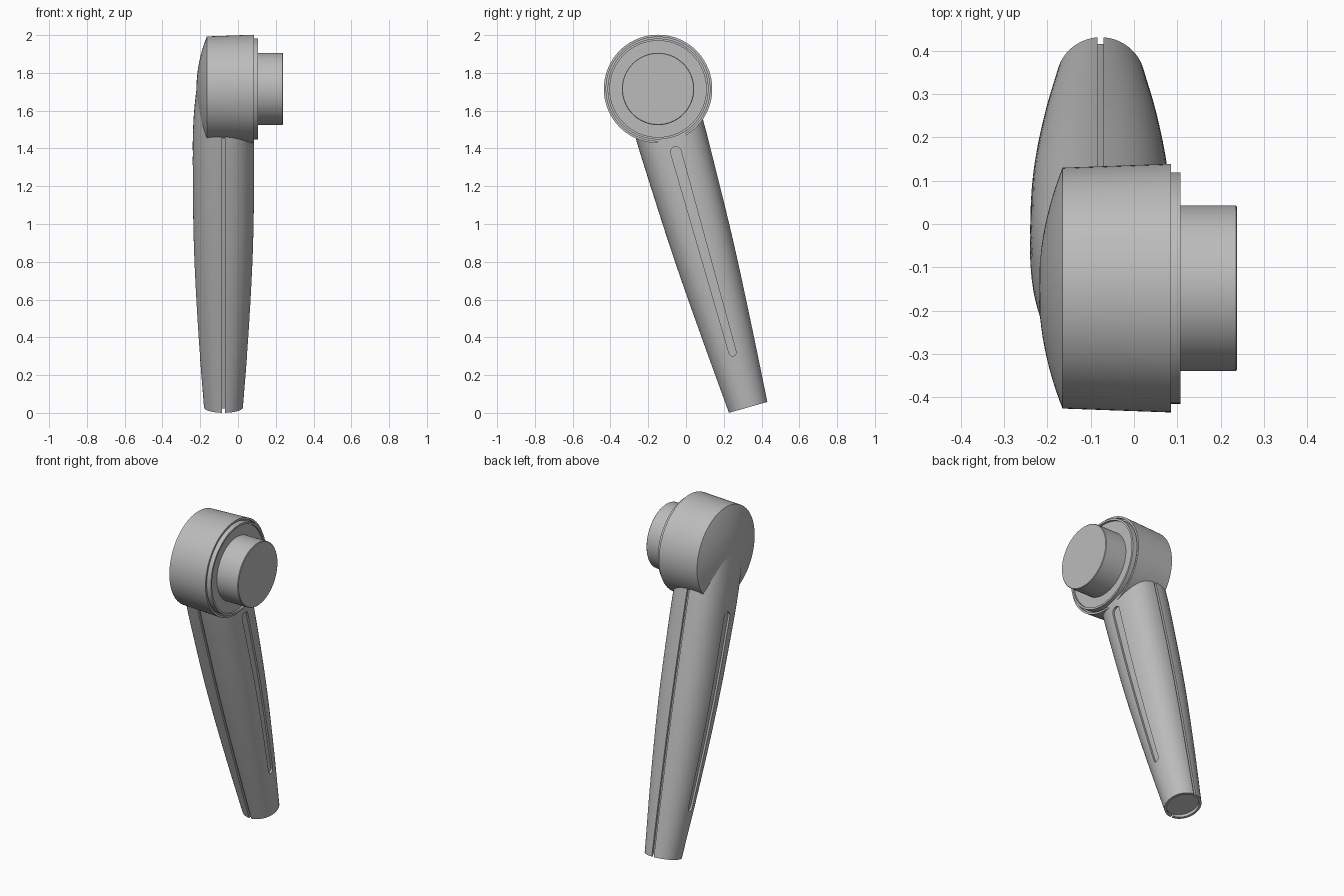
import bpy, bmesh, math
from mathutils import Matrix, Vector

if "Cube" in bpy.data.objects:
    bpy.data.objects.remove(bpy.data.objects["Cube"])

PIVOT = Vector((0, -0.148, 1.715))   # centre of the joint
MID_X = -0.077                       # centre plane of the arm
TILT = math.radians(15.8)
ARM_END = 1.752
ARM_FRAME = Matrix.Translation((MID_X, PIVOT.y, PIVOT.z)) @ Matrix.Rotation(TILT, 4, 'X')

grey = bpy.data.materials.new("plain grey")
grey.use_nodes = True
COLOUR = (0.5, 0.5, 0.5, 1)
grey.diffuse_color = COLOUR
grey.node_tree.nodes["Principled BSDF"].inputs["Base Color"].default_value = COLOUR


def make(name, bm, matrix):
    bmesh.ops.recalc_face_normals(bm, faces=bm.faces)
    mesh = bpy.data.meshes.new(name)
    bm.to_mesh(mesh)
    bm.free()
    mesh.materials.append(grey)
    obj = bpy.data.objects.new(name, mesh)
    obj.matrix_world = matrix
    bpy.context.collection.objects.link(obj)
    return obj


def bridge(bm, a, b):
    for i in range(len(a)):
        j = (i + 1) % len(a)
        bm.faces.new((a[i], a[j], b[j], b[i]))


def smooth(obj, angle=30):
    bpy.ops.object.select_all(action='DESELECT')
    obj.select_set(True)
    bpy.context.view_layer.objects.active = obj
    bpy.ops.object.shade_smooth_by_angle(angle=math.radians(angle))


def lathe(name, profile, sides=96):
    """Turn (x, radius) points about the joint axis, capping both ends."""
    bm = bmesh.new()
    rings = []
    for x, r in profile:
        rings.append([bm.verts.new((x, r * math.cos(a), r * math.sin(a)))
                      for a in (math.tau * i / sides for i in range(sides))])
    for a, b in zip(rings, rings[1:]):
        bridge(bm, a, b)
    bm.faces.new(rings[0])
    bm.faces.new(rings[-1])
    smooth(make(name, bm, Matrix.Translation(PIVOT)))


# Arm sections: distance from pivot, half depth, half thickness
SECTIONS = [(-0.2, 0.16, 0.105), (0.0, 0.18, 0.142), (0.2, 0.185, 0.16),
            (0.5, 0.178, 0.163), (0.9, 0.163, 0.156), (1.35, 0.135, 0.133),
            (ARM_END, 0.106, 0.103)]


def section_at(s):
    """Catmull-Rom blend through the section table."""
    k = max(i for i in range(len(SECTIONS) - 1) if SECTIONS[i][0] <= s + 1e-6)
    p1, p2 = SECTIONS[k], SECTIONS[k + 1]
    p0, p3 = SECTIONS[max(k - 1, 0)], SECTIONS[min(k + 2, len(SECTIONS) - 1)]
    h = p2[0] - p1[0]
    t = (s - p1[0]) / h
    out = []
    for c in (1, 2):
        m1 = (p2[c] - p0[c]) / (p2[0] - p0[0]) * h
        m2 = (p3[c] - p1[c]) / (p3[0] - p1[0]) * h
        d = p2[c] - p1[c]
        out.append(p1[c] + t * (m1 + t * (3 * d - 2 * m1 - m2 + t * (m1 + m2 - 2 * d))))
    return out


def arm_rings(bm, inset, end, sides=96, steps=36):
    rings = []
    for k in range(steps + 1):
        s = -0.2 + (end + 0.2) * k / steps
        depth, thick = section_at(s)
        power = 2 / (2.5 - 0.5 * max(s, 0) / ARM_END)
        ring = []
        for i in range(sides):
            a = math.tau * (i + 0.5) / sides
            c, n = math.cos(a), math.sin(a)
            ring.append(bm.verts.new((
                math.copysign(abs(c) ** power, c) * (thick - inset),
                math.copysign(abs(n) ** power, n) * (depth - inset), -s)))
        rings.append(ring)
    for a, b in zip(rings, rings[1:]):
        bridge(bm, a, b)
    return rings


# Inner core, seen at the bottom of the grooves and inside the open end
bm = bmesh.new()
rings = arm_rings(bm, 0.012, ARM_END - 0.02)
bm.faces.new(rings[0])
bm.faces.new(rings[-1])
smooth(make("arm_core", bm, ARM_FRAME))

# Outer shell
bm = bmesh.new()
outer = arm_rings(bm, 0, ARM_END)
inner = arm_rings(bm, 0.014, ARM_END)
for end in (0, -1):
    bridge(bm, outer[end], inner[end])
shell = make("arm_shell", bm, ARM_FRAME)

# Cutter for the tapered slots on both broad sides
bm = bmesh.new()
outline = []
for s, r, start in ((0.347, 0.028, 0), (1.45, 0.019, math.pi)):
    for i in range(13):
        a = start + math.pi * i / 12
        outline.append((r * math.cos(a), -s + r * math.sin(a)))
near, far = ([bm.verts.new((x, y, z)) for y, z in outline] for x in (-0.4, 0.4))
bridge(bm, near, far)
bm.faces.new(near)
bm.faces.new(far)
slot_cutter = make("slot_cutter", bm, ARM_FRAME)

# Cutter for the seam along the front and back
bm = bmesh.new()
bmesh.ops.create_cube(bm, size=1, matrix=Matrix.Translation((0, 0, -1.1))
                      @ Matrix.Diagonal((0.014, 0.8, 1.8, 1)))
seam_cutter = make("seam_cutter", bm, ARM_FRAME)

for cutter in (slot_cutter, seam_cutter):
    mod = shell.modifiers.new(cutter.name, 'BOOLEAN')
    mod.operation = 'DIFFERENCE'
    mod.solver = 'EXACT'
    mod.object = cutter
bpy.context.view_layer.update()
cut = bpy.data.meshes.new_from_object(
    shell.evaluated_get(bpy.context.evaluated_depsgraph_get()))
shell.modifiers.clear()
shell.data = cut
for cutter in (slot_cutter, seam_cutter):
    bpy.data.objects.remove(cutter)
smooth(shell)

# Joint housing with a shallow dome on its right side and a recessed open side
dome = [(-0.165 - 0.055 * (1 - (r / 0.278) ** 2), r)
        for r in (0.278 * i / 12 for i in range(1, 13))]
lathe("joint_housing", dome + [(0.085, 0.287), (0.085, 0.275), (0.07, 0.275)])

# Collar ring, then the drive hub
lathe("joint_collar", [(0.03, 0.267), (0.107, 0.267), (0.107, 0.255), (0.095, 0.255)])
lathe("drive_hub", [(0.03, 0.191), (0.235, 0.191), (0.238, 0.188)])
